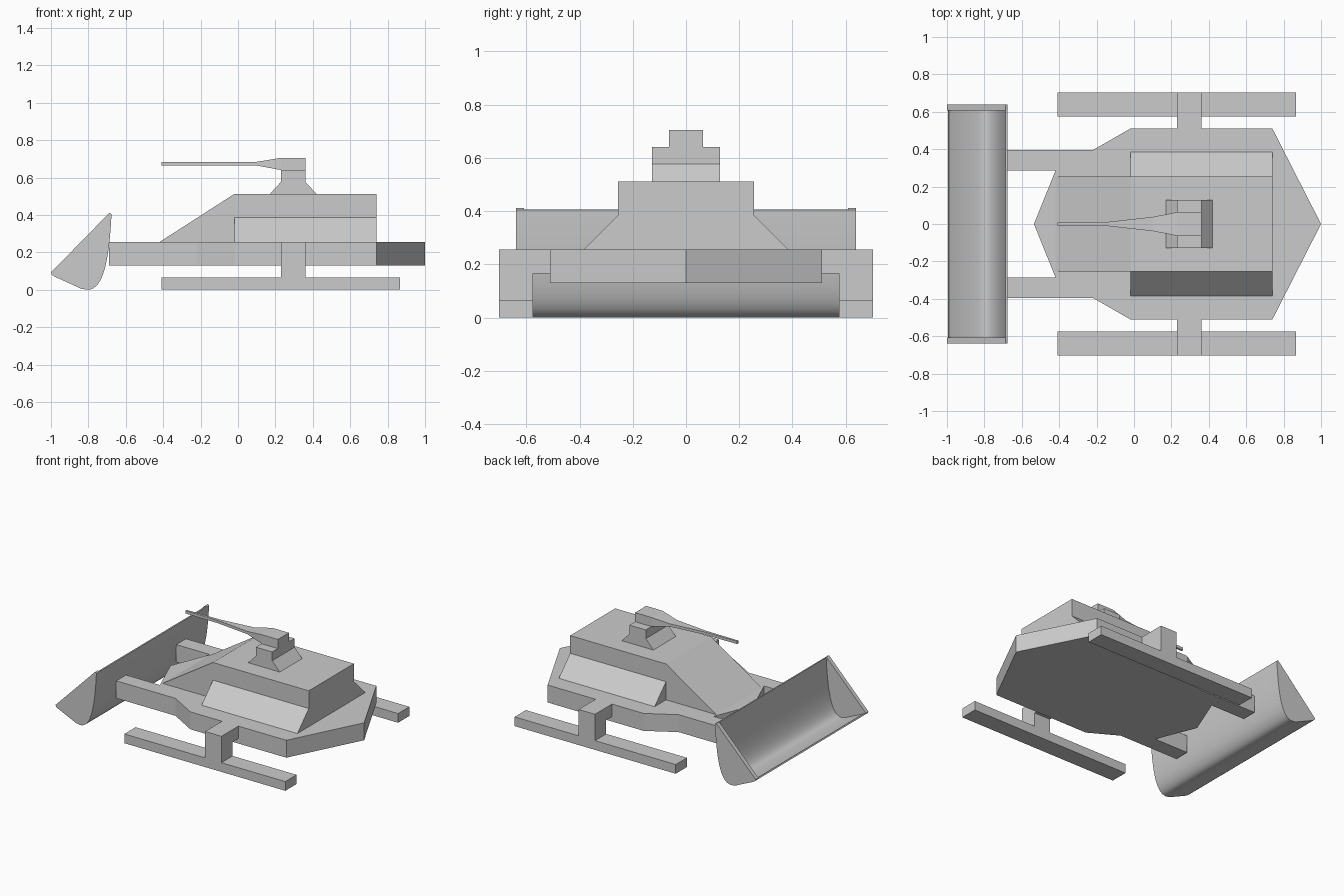
import bpy, bmesh
from mathutils import Vector
from mathutils.geometry import interpolate_bezier

cube = bpy.data.objects.get("Cube")
if cube:
    bpy.data.objects.remove(cube, do_unlink=True)

GREY = (0.6, 0.6, 0.6, 1.0)
grey = bpy.data.materials.new("plain grey")
grey.use_nodes = True
grey.diffuse_color = GREY
grey.node_tree.nodes["Principled BSDF"].inputs["Base Color"].default_value = GREY


def loft(name, rings, smooth=False):
    """Skin a row of closed rings and cap both ends."""
    bm = bmesh.new()
    loops = [[bm.verts.new(p) for p in ring] for ring in rings]
    n = len(loops[0])
    for a, b in zip(loops, loops[1:]):
        for i in range(n):
            j = (i + 1) % n
            bm.faces.new((a[i], a[j], b[j], b[i]))
    bm.faces.new(loops[0])
    bm.faces.new(loops[-1])
    bmesh.ops.recalc_face_normals(bm, faces=bm.faces)
    mesh = bpy.data.meshes.new(name)
    bm.to_mesh(mesh)
    bm.free()
    mesh.materials.append(grey)
    obj = bpy.data.objects.new(name, mesh)
    bpy.context.collection.objects.link(obj)
    if smooth:
        bpy.ops.object.select_all(action='DESELECT')
        obj.select_set(True)
        bpy.context.view_layer.objects.active = obj
        bpy.ops.object.shade_smooth_by_angle()
    return obj


def prism(name, profile, axis, lo, hi, smooth=False):
    """Extrude a 2D profile along x, y or z."""
    put = {"x": lambda a, b, c: (c, a, b),
           "y": lambda a, b, c: (a, c, b),
           "z": lambda a, b, c: (a, b, c)}[axis]
    return loft(name, [[put(a, b, c) for a, b in profile] for c in (lo, hi)], smooth)


def rect(a0, a1, b0, b1):
    return [(a0, b0), (a1, b0), (a1, b1), (a0, b1)]


# Hull plate with pointed tail, notched nose and two lifting arms
half = [(-0.42, 0.285), (-0.69, 0.285), (-0.69, 0.395), (-0.22, 0.395),
        (-0.02, 0.51), (0.74, 0.51)]
outline = [(-0.535, 0)] + half + [(1, 0)] + [(x, -y) for x, y in reversed(half)]
prism("hull", outline, "z", 0.13, 0.255)

# Cabin with sloping front
prism("cabin", [(-0.42, 0.255), (-0.02, 0.512), (0.74, 0.512), (0.74, 0.255)],
      "y", -0.255, 0.255)

# Turret pedestal, flared at its foot
prism("turret_pedestal", [(0.17, 0.512), (0.42, 0.512), (0.36, 0.577), (0.36, 0.64),
                          (0.23, 0.64), (0.23, 0.577)], "y", -0.127, 0.127)

# Gun breech tapering into a thin barrel: x, half width, bottom, top
sections = [(0.36, 0.063, 0.64, 0.705), (0.23, 0.063, 0.64, 0.705),
            (0.10, 0.038, 0.664, 0.684), (-0.15, 0.010, 0.664, 0.684),
            (-0.41, 0.007, 0.664, 0.684)]
loft("gun", [[(x, -w, b), (x, w, b), (x, w, t), (x, -w, t)]
             for x, w, b, t in sections])

# Curved bucket sheet: outer curve plus an inner offset
curve = interpolate_bezier(Vector((-0.676, 0.405)), Vector((-0.69, 0.15)),
                           Vector((-0.72, 0.0)), Vector((-0.805, 0.0)), 16)
outer = [Vector(p[:2]) for p in curve]
outer += [Vector((-0.837, 0.005)), Vector((-0.98, 0.07)), Vector((-0.995, 0.08))]
inner = []
for i, p in enumerate(outer):
    t = (outer[min(i + 1, len(outer) - 1)] - outer[max(i - 1, 0)]).normalized()
    inner.append(p + 0.01 * Vector((t.y, -t.x)))
prism("bucket_shell", outer + inner[::-1], "y", -0.625, 0.625, smooth=True)
plate = outer + [Vector((-1.0, 0.092)), Vector((-0.688, 0.411))]

# Paired parts
for side, s in (("left", 1), ("right", -1)):
    # In this frame the bucket ends, fairings and runners lie across y
    tag = "back" if s > 0 else "front"
    prism(f"bucket_end_{tag}", plate, "y", s * 0.608, s * 0.638, smooth=True)
    prism(f"side_fairing_{tag}", [(s * 0.25, 0.255), (s * 0.384, 0.255),
                                  (s * 0.255, 0.385), (s * 0.25, 0.385)],
          "x", -0.02, 0.74)
    prism(f"runner_{tag}", rect(-0.41, 0.867, 0, 0.066), "y", s * 0.575, s * 0.702)
    # Angled strut joining runner and hull
    prism(f"strut_{tag}", [(s * 0.505, 0.165), (s * 0.575, 0.165), (s * 0.575, 0.066),
                           (s * 0.702, 0.066), (s * 0.702, 0.255), (s * 0.505, 0.255)],
          "x", 0.23, 0.36)
